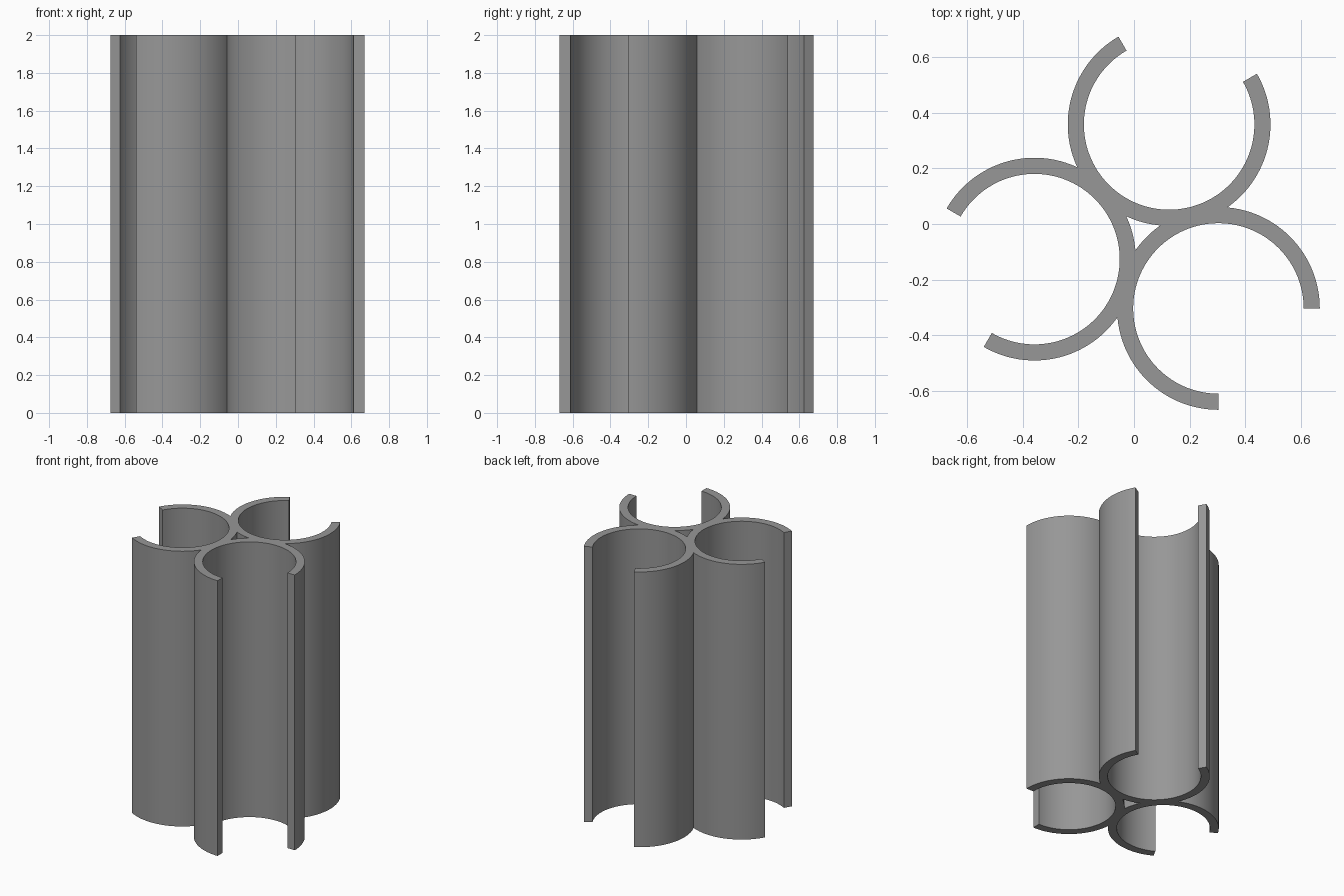
import bpy, bmesh, math

if "Cube" in bpy.data.objects:
    bpy.data.objects.remove(bpy.data.objects["Cube"])

OUTER, INNER, HEIGHT = 0.365, 0.307, 2.0
SPREAD = 0.396                 # distance of each channel axis from the shared centre
CENTRE = (0.024, -0.024)
SEGMENTS = 90

grey = bpy.data.materials.new("mid_grey")
grey.diffuse_color = (0.31, 0.31, 0.31, 1)
grey.use_nodes = True
grey.node_tree.nodes["Principled BSDF"].inputs["Base Color"].default_value = grey.diffuse_color


def make_channel(name, angle):
    """Three-quarter tube wall, open on a quarter turn facing outward."""
    cx = CENTRE[0] + SPREAD * math.cos(angle)
    cy = CENTRE[1] + SPREAD * math.sin(angle)
    start = angle + math.radians(45)
    bm = bmesh.new()
    sections = []
    for i in range(SEGMENTS + 1):
        a = start + math.radians(270) * i / SEGMENTS
        c, s = math.cos(a), math.sin(a)
        sections.append([bm.verts.new((cx + r * c, cy + r * s, z))
                         for r, z in ((INNER, 0), (OUTER, 0), (OUTER, HEIGHT), (INNER, HEIGHT))])
    for p, q in zip(sections, sections[1:]):
        for k in range(4):
            n = (k + 1) % 4
            bm.faces.new((p[k], p[n], q[n], q[k]))
    bm.faces.new(sections[0])
    bm.faces.new(sections[-1][::-1])
    bmesh.ops.recalc_face_normals(bm, faces=bm.faces)
    mesh = bpy.data.meshes.new(name)
    bm.to_mesh(mesh)
    bm.free()
    mesh.materials.append(grey)
    obj = bpy.data.objects.new(name, mesh)
    bpy.context.collection.objects.link(obj)
    return obj


# Three channels, a third of a turn apart, fused where their walls overlap
channels = [make_channel("channel", math.radians(-45 + 120 * i)) for i in range(3)]
body = channels[0]
body.name = "triple_channel"
bpy.context.view_layer.objects.active = body
body.select_set(True)
for other in channels[1:]:
    mod = body.modifiers.new("fuse", 'BOOLEAN')
    mod.operation = 'UNION'
    mod.solver = 'EXACT'
    mod.object = other
    bpy.ops.object.modifier_apply(modifier=mod.name)
    bpy.data.objects.remove(other)

# Round walls smooth, rims and seams sharp
bpy.ops.object.shade_smooth_by_angle(angle=math.radians(25))
